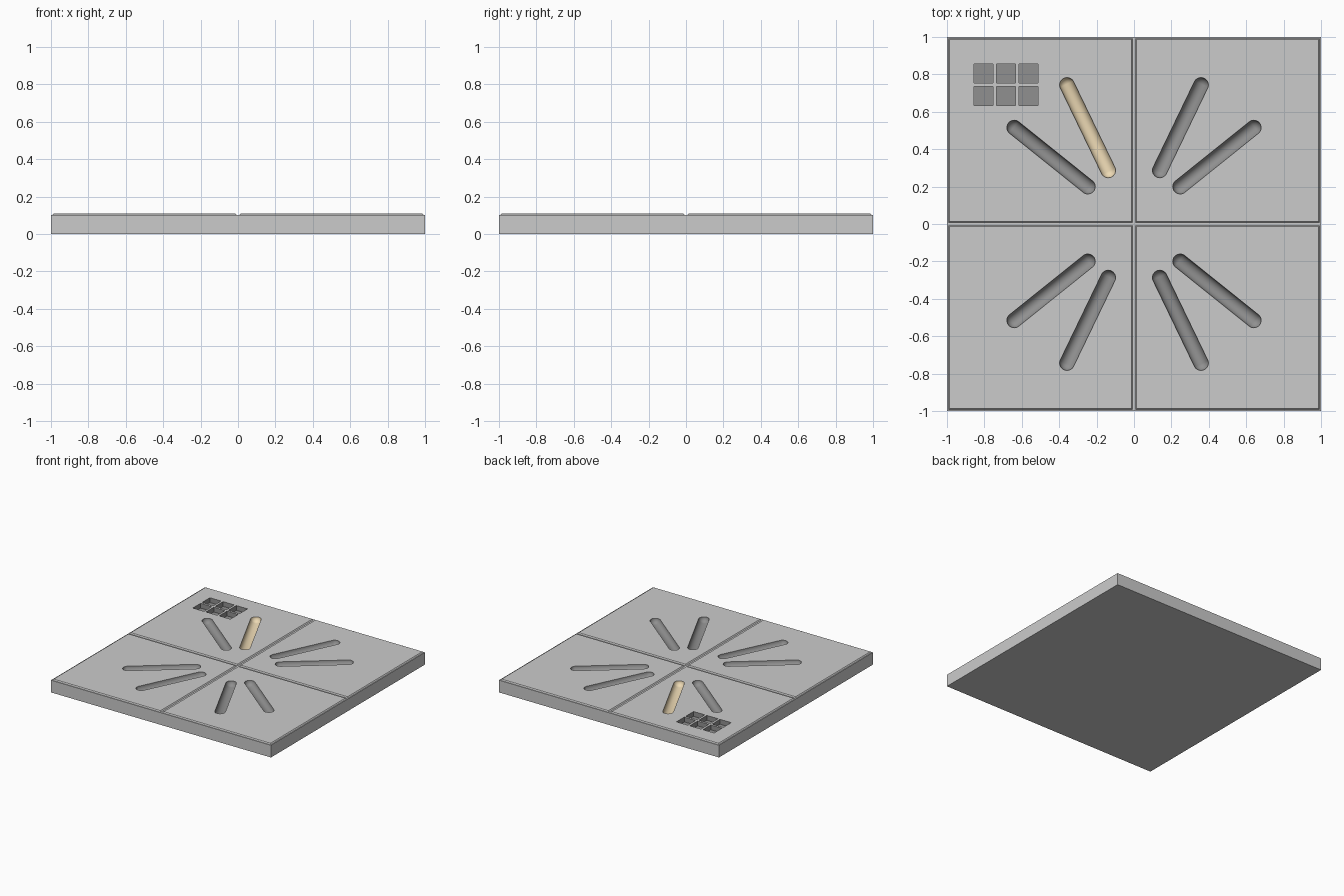
import bpy, bmesh, math
from mathutils import Matrix, Vector

if "Cube" in bpy.data.objects:
    bpy.data.objects.remove(bpy.data.objects["Cube"])

BASE_H, RAISE = 0.10, 0.008
TOP = BASE_H + RAISE


def material(name, rgb):
    m = bpy.data.materials.new(name)
    m.diffuse_color = (*rgb, 1)
    m.use_nodes = True
    m.node_tree.nodes["Principled BSDF"].inputs["Base Color"].default_value = m.diffuse_color
    return m


# slot 0 stays empty: the plain grey body
SLOTS = [None, material("dark_grey", (0.28, 0.28, 0.28)), material("cream", (0.85, 0.70, 0.46))]


def make_object(name, bm):
    mesh = bpy.data.meshes.new(name)
    bmesh.ops.recalc_face_normals(bm, faces=bm.faces[:])
    bm.to_mesh(mesh)
    bm.free()
    for m in SLOTS:
        mesh.materials.append(m)
    ob = bpy.data.objects.new(name, mesh)
    bpy.context.collection.objects.link(ob)
    return ob


def add_groove(bm, a, b, r, mat):
    """Capsule lying between two points, axis level with the top surface."""
    a, b = Vector(a), Vector(b)
    d = b - a
    geo = bmesh.ops.create_uvsphere(bm, u_segments=24, v_segments=13, radius=r,
                                    matrix=Matrix.Rotation(math.pi / 2, 4, 'Y'))
    verts = geo["verts"]
    for v in verts:
        v.co.x += math.copysign(d.length / 2, v.co.x)
    c = (a + b) / 2
    bmesh.ops.transform(bm, verts=verts, matrix=Matrix.Translation((c.x, c.y, TOP + 0.001))
                        @ Matrix.Rotation(math.atan2(d.y, d.x), 4, 'Z'))
    for f in {f for v in verts for f in v.link_faces}:
        f.smooth = True
        f.material_index = mat


# slab with four slightly raised, chamfered tiles on top
bm = bmesh.new()
bmesh.ops.create_grid(bm, x_segments=2, y_segments=2, size=1)
geo = bmesh.ops.extrude_face_region(bm, geom=bm.faces[:], use_keep_orig=True)
top = [f for f in geo["geom"] if isinstance(f, bmesh.types.BMFace)]
bmesh.ops.translate(bm, verts=list({v for f in top for v in f.verts}), vec=(0, 0, BASE_H))
bmesh.ops.recalc_face_normals(bm, faces=bm.faces[:])
bmesh.ops.inset_individual(bm, faces=top, thickness=0.01)
bmesh.ops.inset_individual(bm, faces=top, thickness=0.01, depth=RAISE)
slab = make_object("tile_slab", bm)

# round-bottomed radial grooves, one of them cream, plus six square pits
bm = bmesh.new()
GROOVES = [((0.138, 0.287), (0.358, 0.743)), ((0.247, 0.2), (0.64, 0.515))]
for sx in (-1, 1):
    for sy in (-1, 1):
        for i, (a, b) in enumerate(GROOVES):
            mat = 2 if (i == 0 and sx < 0 and sy > 0) else 1
            add_groove(bm, (sx * a[0], sy * a[1]), (sx * b[0], sy * b[1]), 0.04, mat)
PIT, DEPTH = 0.102, 0.04
for x in (-0.804, -0.684, -0.564):
    for y in (0.685, 0.805):
        geo = bmesh.ops.create_cube(bm, size=1, matrix=Matrix.Translation((x, y, TOP))
                                    @ Matrix.Diagonal((PIT, PIT, DEPTH * 2, 1)))
        for f in {f for v in geo["verts"] for f in v.link_faces}:
            f.material_index = 1
cutter = make_object("recess_cutter", bm)
cutter.hide_render = True

# carve the recesses, keeping the cutter's colours
mod = slab.modifiers.new("recesses", 'BOOLEAN')
mod.operation = 'DIFFERENCE'
mod.solver = 'EXACT'
mod.material_mode = 'INDEX'
mod.object = cutter
bpy.context.view_layer.objects.active = slab
slab.select_set(True)
bpy.ops.object.modifier_apply(modifier=mod.name)
bpy.data.objects.remove(cutter)
